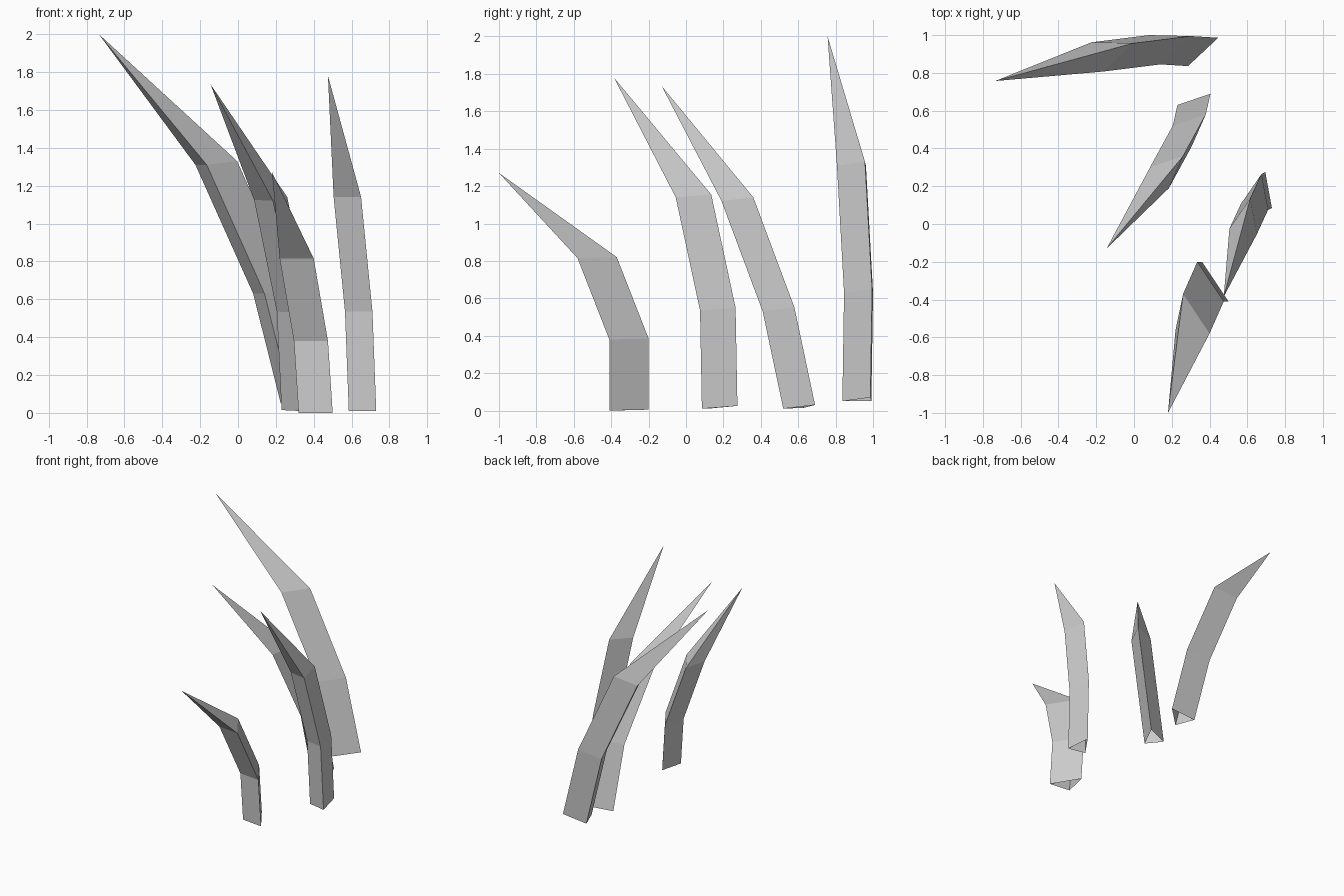
import bpy
import bmesh
from mathutils import Vector

default_cube = bpy.data.objects.get("Cube")
if default_cube:
    bpy.data.objects.remove(default_cube, do_unlink=True)

# One plain grey for every blade
grey = bpy.data.materials.new("pale grey")
grey.use_nodes = True
colour = (0.6, 0.6, 0.6, 1.0)
grey.diffuse_color = colour
grey.node_tree.nodes["Principled BSDF"].inputs["Base Color"].default_value = colour


def make_blade(name, path, tip, side_offsets):
    """Sweep an open-bottomed triangular section along a path and close it at the tip."""
    section = [Vector((0, 0, 0))] + [Vector(offset) for offset in side_offsets]
    bm = bmesh.new()
    rings = [[bm.verts.new(Vector(point) + corner) for corner in section] for point in path]
    point_vert = bm.verts.new(tip)
    count = len(section)

    # Straight side panels between neighbouring rings
    for lower, upper in zip(rings, rings[1:]):
        for i in range(count):
            j = (i + 1) % count
            bm.faces.new((lower[i], lower[j], upper[j], upper[i]))

    # Long pointed end
    for i in range(count):
        bm.faces.new((rings[-1][i], rings[-1][(i + 1) % count], point_vert))

    bmesh.ops.recalc_face_normals(bm, faces=bm.faces[:])
    mesh = bpy.data.meshes.new(name)
    bm.to_mesh(mesh)
    bm.free()
    mesh.materials.append(grey)
    blade = bpy.data.objects.new(name, mesh)
    bpy.context.scene.collection.objects.link(blade)
    return blade


# Short blade leaning to the front
make_blade(
    "front_blade",
    path=[(.5, -.41, 0), (.475, -.41, .38), (.4, -.58, .815)],
    tip=(.18, -1, 1.27),
    side_offsets=[(-.14, .21, .005), (-.18, .02, 0)],
)

# Upright blade on the left
make_blade(
    "left_blade",
    path=[(.73, .085, .01), (.71, .075, .535), (.65, -.055, 1.14)],
    tip=(.475, -.385, 1.78),
    side_offsets=[(-.035, .19, .015), (-.145, .03, 0)],
)

# Middle blade leaning to the front right
make_blade(
    "middle_blade",
    path=[(.405, .69, .03), (.38, .58, .55), (.26, .36, 1.14)],
    tip=(-.145, -.13, 1.735),
    side_offsets=[(-.175, -.06, -.015), (-.075, -.17, -.02)],
)

# Tall blade at the back, leaning to the right
make_blade(
    "back_blade",
    path=[(.286, .836, .05), (.14, .845, .63), (-.165, .807, 1.31)],
    tip=(-.735, .757, 2),
    side_offsets=[(.16, .15, .02), (-.06, .155, 0)],
)
